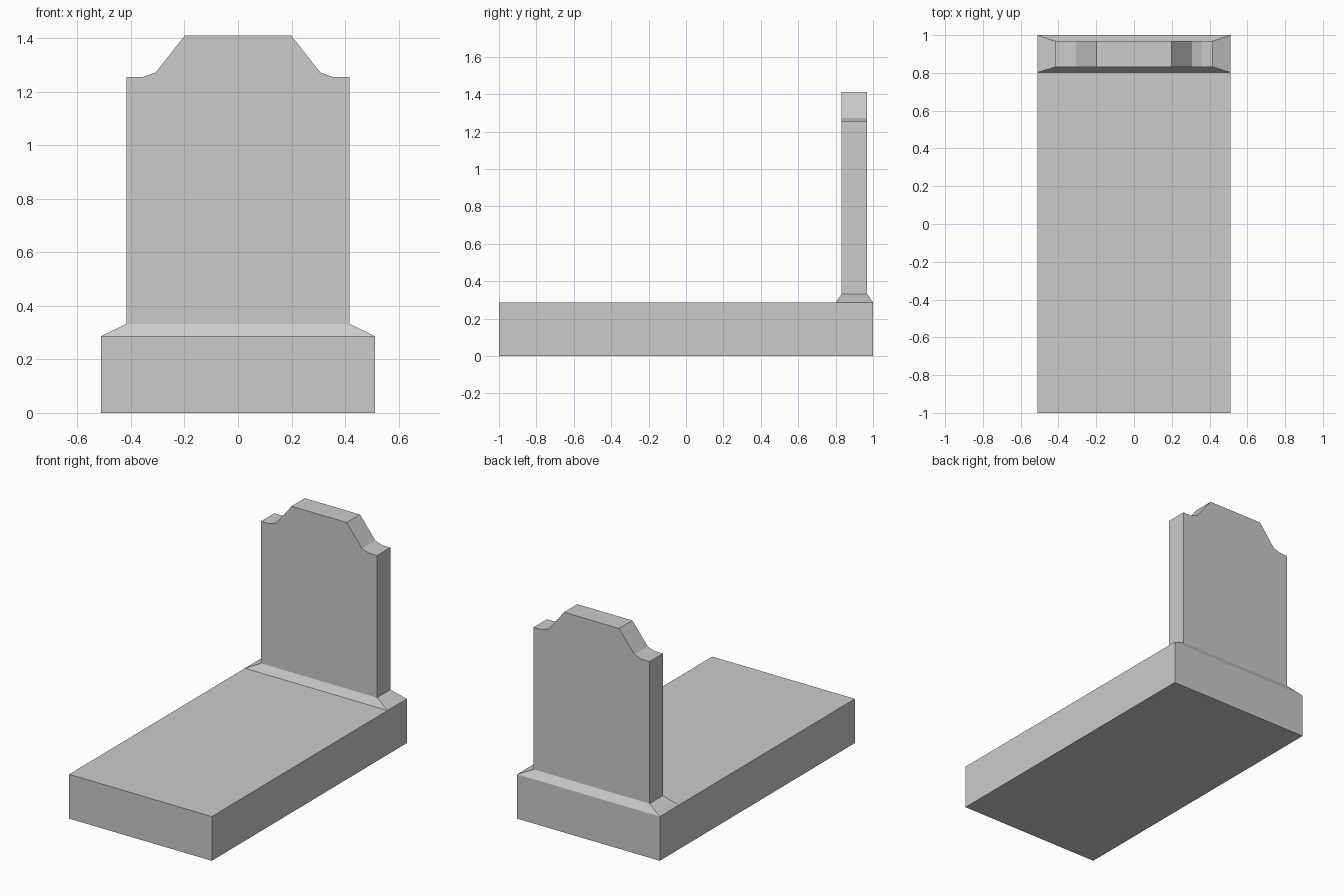
import bpy, bmesh

if "Cube" in bpy.data.objects:
    bpy.data.objects.remove(bpy.data.objects["Cube"], do_unlink=True)

# Single stone colour
stone = bpy.data.materials.new("grey_stone")
stone.use_nodes = True
grey = (0.6, 0.6, 0.6, 1)
stone.diffuse_color = grey
stone.node_tree.nodes["Principled BSDF"].inputs["Base Color"].default_value = grey


def loft(name, start, end):
    """Closed solid between two matching outlines."""
    bm = bmesh.new()
    a = [bm.verts.new(p) for p in start]
    b = [bm.verts.new(p) for p in end]
    bm.faces.new(a)
    bm.faces.new(b)
    for i in range(len(a)):
        j = (i + 1) % len(a)
        bm.faces.new((a[i], a[j], b[j], b[i]))
    bmesh.ops.recalc_face_normals(bm, faces=bm.faces)
    mesh = bpy.data.meshes.new(name)
    bm.to_mesh(mesh)
    bm.free()
    mesh.materials.append(stone)
    obj = bpy.data.objects.new(name, mesh)
    bpy.context.collection.objects.link(obj)
    return obj


def rect(half_x, y0, y1, z):
    return [(-half_x, y0, z), (half_x, y0, z), (half_x, y1, z), (-half_x, y1, z)]


HALF_W, STONE_W = 0.512, 0.416
SLAB_TOP, PLINTH_TOP = 0.287, 0.333
FRONT, BACK = 0.832, 0.968

# Ground slab
loft("grave_slab", rect(HALF_W, -1, 1, 0), rect(HALF_W, -1, 1, SLAB_TOP))

# Sloped plinth under the headstone
loft("headstone_plinth", rect(HALF_W, 0.802, 1, SLAB_TOP),
     rect(STONE_W, FRONT, BACK, PLINTH_TOP))

# Headstone: mirrored shouldered outline, extruded in depth
half = [(STONE_W, PLINTH_TOP), (STONE_W, 1.255), (0.357, 1.255),
        (0.308, 1.272), (0.198, 1.411)]
outline = half + [(-x, z) for x, z in reversed(half)]
loft("headstone", [(x, FRONT, z) for x, z in outline],
     [(x, BACK, z) for x, z in outline])
